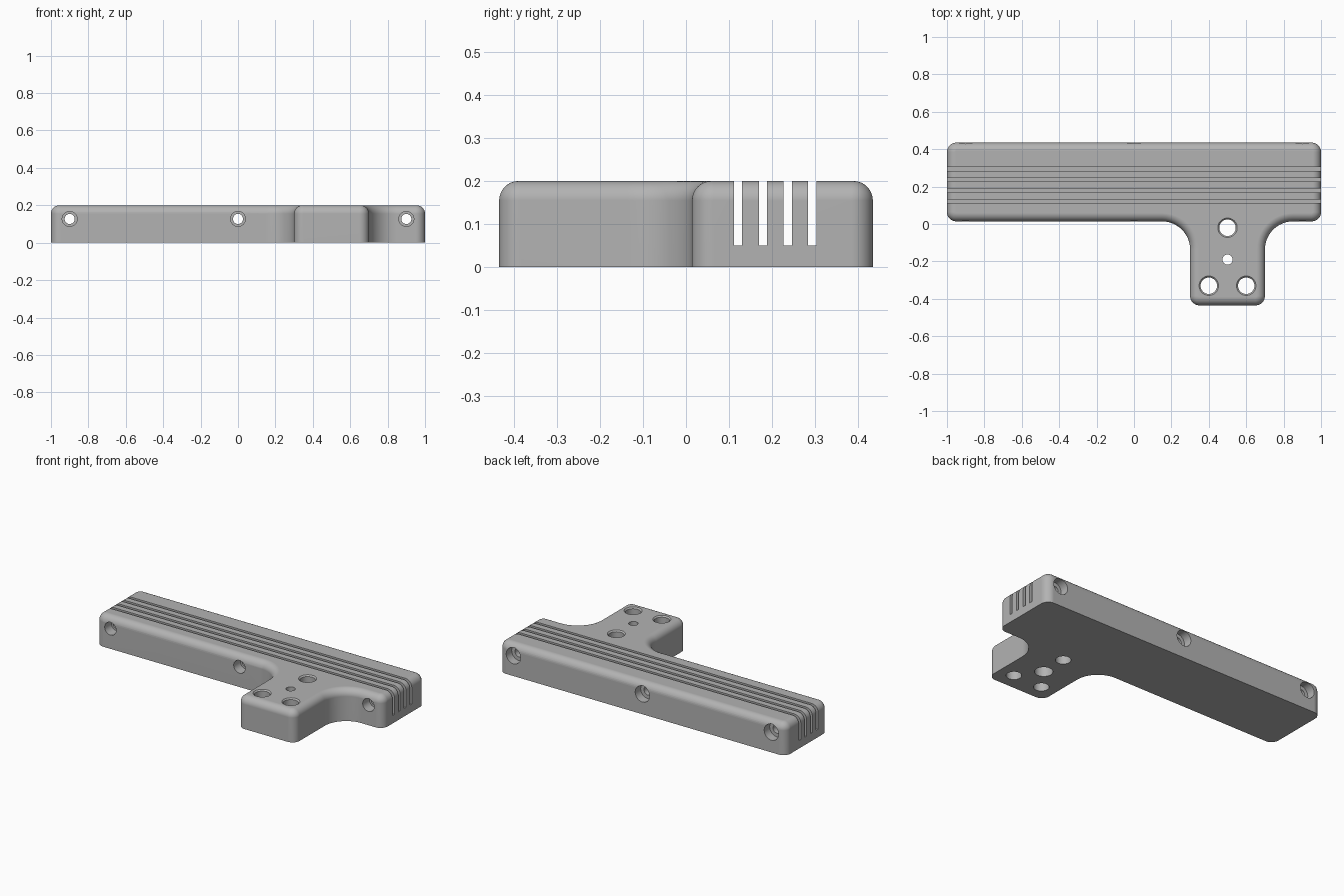
import bpy, bmesh, math
from mathutils import Matrix, Vector

cube = bpy.data.objects.get("Cube")
if cube:
    bpy.data.objects.remove(cube, do_unlink=True)

HEIGHT = 0.2
EDGE = 0.045      # top edge rounding
CORNER = 0.05     # plan corner radius
FILLET = 0.15     # inside corner radius
BACK, FRONT, FOOT = 0.435, 0.014, -0.435
STEM_L, STEM_R = 0.3, 0.7

grey = bpy.data.materials.new("satin grey")
grey.use_nodes = True
grey.diffuse_color = (0.45, 0.45, 0.45, 1)
grey.node_tree.nodes["Principled BSDF"].inputs["Base Color"].default_value = grey.diffuse_color


def new_object(name, bm):
    bmesh.ops.recalc_face_normals(bm, faces=bm.faces)
    mesh = bpy.data.meshes.new(name)
    bm.to_mesh(mesh)
    bm.free()
    obj = bpy.data.objects.new(name, mesh)
    bpy.context.collection.objects.link(obj)
    return obj


def loft(bm, rings):
    """Skin matching rings of points and cap both ends."""
    loops = [[bm.verts.new(p) for p in ring] for ring in rings]
    n = len(loops[0])
    for a, b in zip(loops, loops[1:]):
        for i in range(n):
            j = (i + 1) % n
            bm.faces.new((a[i], a[j], b[j], b[i]))
    bm.faces.new(loops[0])
    bm.faces.new(loops[-1])


def outline(inset, z):
    """T-shaped plan with rounded corners, shrunk by inset."""
    corners = [  # x, y, signs toward the arc centre, inside corner?
        (-1, FRONT, 1, 1, False), (STEM_L, FRONT, -1, -1, True),
        (STEM_L, FOOT, 1, 1, False), (STEM_R, FOOT, -1, 1, False),
        (STEM_R, FRONT, 1, -1, True), (1, FRONT, -1, 1, False),
        (1, BACK, -1, -1, False), (-1, BACK, 1, -1, False)]
    points = []
    steps = 12
    for x, y, sx, sy, inside in corners:
        base = FILLET if inside else CORNER
        r = base + inset if inside else base - inset
        cx, cy = x + sx * base, y + sy * base
        # arcs run from the side wall to the front wall, or the reverse
        flip = (sx * sy < 0) != inside
        for i in range(steps + 1):
            t = i / steps * math.pi / 2
            t = math.pi / 2 - t if flip else t
            points.append((cx - sx * r * math.cos(t), cy - sy * r * math.sin(t), z))
    return points


# Body with rounded top edge and flat base
rings = [outline(0, 0)]
for i in range(9):
    a = i / 8 * math.pi / 2
    rings.append(outline(EDGE * (1 - math.cos(a)), HEIGHT - EDGE + EDGE * math.sin(a)))
bm = bmesh.new()
loft(bm, rings)
body = new_object("mounting_bracket", bm)
body.data.materials.append(grey)

cutters = []


def stepped_hole(name, origin, axis, profile):
    """Round cutter following (distance, radius) pairs along an axis."""
    turn = Vector((0, 0, 1)).rotation_difference(Vector(axis)).to_matrix().to_4x4()
    place = Matrix.Translation(origin) @ turn
    n = 40
    bm = bmesh.new()
    loft(bm, [[place @ Vector((r * math.cos(math.tau * i / n),
                               r * math.sin(math.tau * i / n), d)) for i in range(n)]
              for d, r in profile])
    cutters.append(new_object(name, bm))


# Long slots across the top
for y in (0.121, 0.179, 0.237, 0.294):
    bm = bmesh.new()
    bmesh.ops.create_cube(bm, size=1, matrix=Matrix.Translation((0, y, 0.2))
                          @ Matrix.Diagonal((2.4, 0.019, 0.3, 1)))
    cutters.append(new_object("slot_cutter", bm))

# Bolt holes through the bar, recessed at both ends
for x in (-0.9, 0, 0.9):
    stepped_hole("bar_hole_cutter", (x, 0, 0.127), (0, 1, 0),
                 [(-0.1, 0.04), (0.08, 0.04), (0.08, 0.027),
                  (0.38, 0.027), (0.38, 0.05), (0.6, 0.05)])

# Stem holes with a shallow lip on top
for x, y in ((0.5, -0.02), (0.4, -0.33), (0.6, -0.33)):
    stepped_hole("stem_hole_cutter", (x, y, 0), (0, 0, 1),
                 [(-0.1, 0.044), (0.192, 0.044), (0.2, 0.052), (0.3, 0.052)])

# Small centre hole, recessed from below
stepped_hole("centre_hole_cutter", (0.5, -0.19, 0), (0, 0, 1),
             [(-0.1, 0.052), (0.1, 0.052), (0.1, 0.027), (0.3, 0.027)])

# Cut everything, then drop the cutters
bpy.ops.object.select_all(action='DESELECT')
bpy.context.view_layer.objects.active = body
body.select_set(True)
for cutter in cutters:
    cutter.hide_render = True
    mod = body.modifiers.new("cut", 'BOOLEAN')
    mod.operation = 'DIFFERENCE'
    mod.solver = 'EXACT'
    mod.object = cutter
    bpy.ops.object.modifier_apply(modifier=mod.name)
    bpy.data.objects.remove(cutter, do_unlink=True)

# Smooth the rounds and keep flats flat
bpy.ops.object.shade_smooth_by_angle(angle=math.radians(30))
weighted = body.modifiers.new("flat shading on flats", 'WEIGHTED_NORMAL')
weighted.keep_sharp = True
